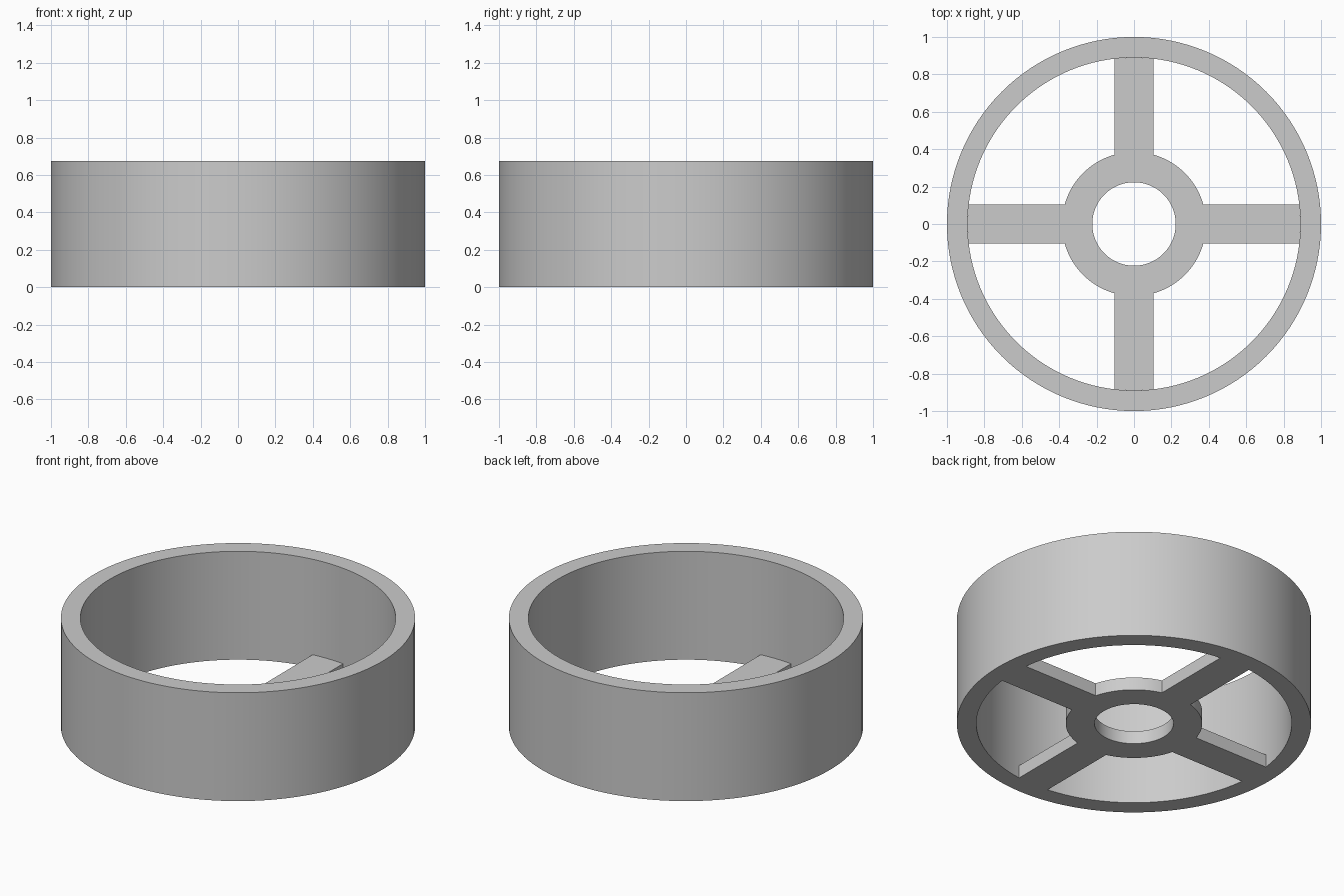
import bpy
import bmesh
from math import asin, cos, sin, pi, radians

RIM_OUT, RIM_IN, RIM_HEIGHT = 1.0, 0.89, 0.675
HUB_OUT, HUB_IN, WEB_HEIGHT = 0.385, 0.223, 0.08
SPOKE_HALF = 0.105

cube = bpy.data.objects.get("Cube")
if cube:
    bpy.data.objects.remove(cube, do_unlink=True)

grey = bpy.data.materials.new("plain grey")
grey.use_nodes = True
grey.diffuse_color = (0.6, 0.6, 0.6, 1)
grey.node_tree.nodes["Principled BSDF"].inputs["Base Color"].default_value = (0.6, 0.6, 0.6, 1)


def arc(radius, start, end, steps):
    """Points along an arc, both ends included."""
    angles = [start + (end - start) * i / steps for i in range(steps + 1)]
    return [(radius * cos(a), radius * sin(a)) for a in angles]


def circle(radius, segments=128):
    return arc(radius, 0, 2 * pi, segments)[:-1]


def extrude_outlines(name, outlines, height):
    """Fill closed outlines, holes included, and extrude them up from z = 0."""
    curve = bpy.data.curves.new(name, "CURVE")
    curve.dimensions = "2D"
    curve.fill_mode = "BOTH"
    curve.extrude = height / 2
    for points in outlines:
        spline = curve.splines.new("POLY")
        spline.points.add(len(points) - 1)
        for point, (x, y) in zip(spline.points, points):
            point.co = (x, y, 0, 1)
        spline.use_cyclic_u = True
    obj = bpy.data.objects.new(name, curve)
    bpy.context.collection.objects.link(obj)
    bpy.ops.object.select_all(action="DESELECT")
    obj.select_set(True)
    bpy.context.view_layer.objects.active = obj
    bpy.ops.object.convert(target="MESH")
    obj = bpy.context.object

    # Weld caps to walls and rest the part on the ground
    bm = bmesh.new()
    bm.from_mesh(obj.data)
    bmesh.ops.remove_doubles(bm, verts=bm.verts, dist=0.0001)
    bmesh.ops.translate(bm, verts=bm.verts, vec=(0, 0, height / 2))
    bmesh.ops.recalc_face_normals(bm, faces=bm.faces)
    bm.to_mesh(obj.data)
    bm.free()
    obj.data.materials.clear()
    obj.data.materials.append(grey)
    bpy.ops.object.shade_smooth_by_angle(angle=radians(30))
    return obj


# Tall outer rim
extrude_outlines("rim", [circle(RIM_OUT), circle(RIM_IN)], RIM_HEIGHT)

# Flat hub and four spokes in one outline, with the centre bore
tip, root = asin(SPOKE_HALF / RIM_IN), asin(SPOKE_HALF / HUB_OUT)
web = []
for k in range(4):
    a = k * pi / 2
    web += arc(RIM_IN, a - tip, a + tip, 6)
    web += arc(HUB_OUT, a + root, a + pi / 2 - root, 20)
extrude_outlines("hub_and_spokes", [web, circle(HUB_IN, 96)], WEB_HEIGHT)
